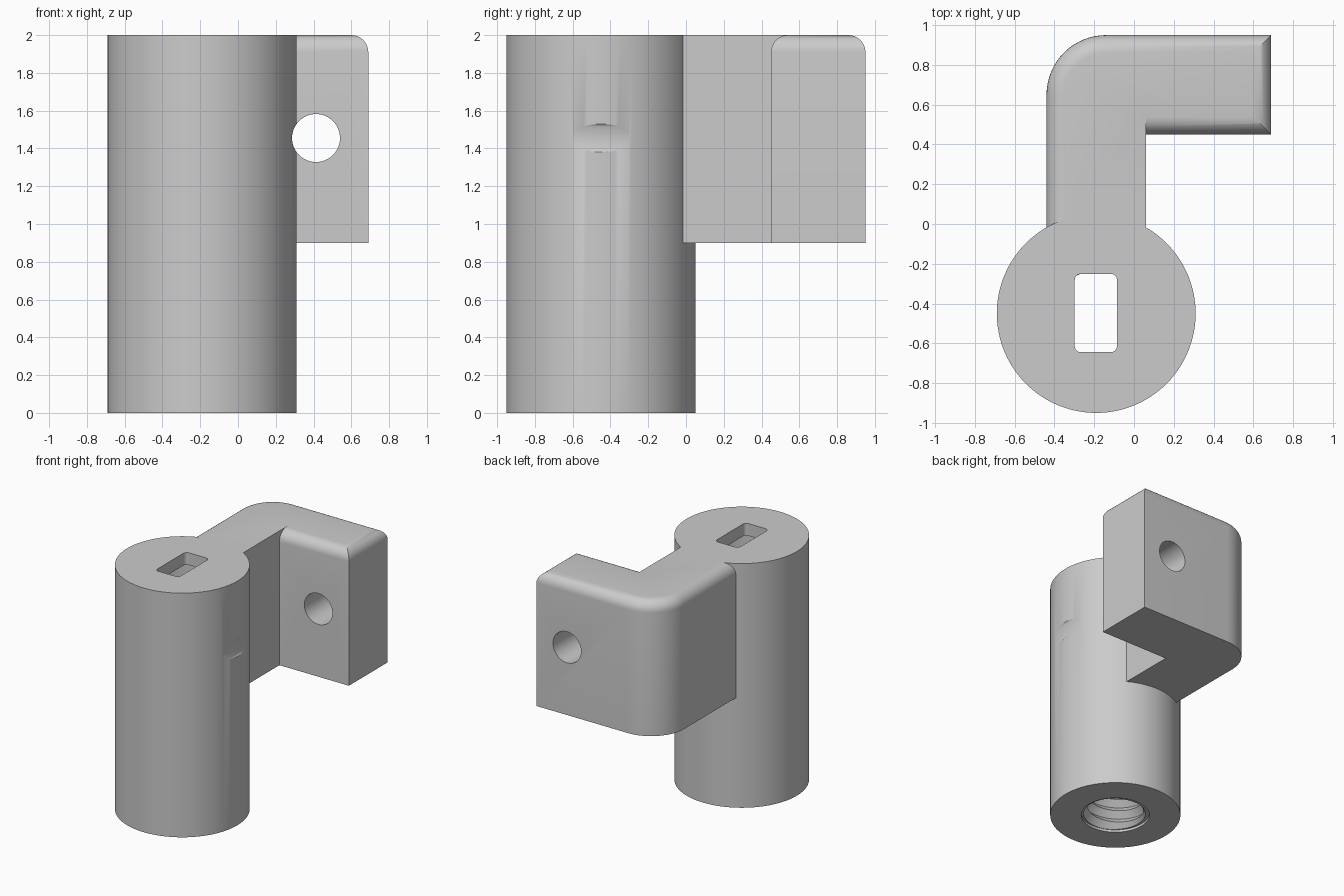
import bpy, bmesh, math
from mathutils import Vector

if "Cube" in bpy.data.objects:
    bpy.data.objects.remove(bpy.data.objects["Cube"], do_unlink=True)

CX, CY, TOP, FILLET = -0.19, -0.45, 2.0, 0.09

grey = bpy.data.materials.new("plain grey")
grey.use_nodes = True
grey.diffuse_color = (0.6, 0.6, 0.6, 1)
grey.node_tree.nodes["Principled BSDF"].inputs["Base Color"].default_value = (0.6, 0.6, 0.6, 1)


def finish(bm, name):
    bmesh.ops.recalc_face_normals(bm, faces=bm.faces)
    mesh = bpy.data.meshes.new(name)
    bm.to_mesh(mesh)
    bm.free()
    mesh.materials.append(grey)
    obj = bpy.data.objects.new(name, mesh)
    bpy.context.collection.objects.link(obj)
    return obj


def prism(points, direction):
    """Extrude a closed outline of 3D points."""
    bm = bmesh.new()
    face = bm.faces.new([bm.verts.new(p) for p in points])
    new = bmesh.ops.extrude_face_region(bm, geom=[face])["geom"]
    verts = [g for g in new if isinstance(g, bmesh.types.BMVert)]
    bmesh.ops.translate(bm, verts=verts, vec=Vector(direction))
    return bm


def arc(cx, cy, r, start, end, steps):
    angles = [math.radians(start + (end - start) * i / steps) for i in range(steps + 1)]
    return [(cx + r * math.cos(a), cy + r * math.sin(a)) for a in angles]


def cylinder(name, cx, cy, r, z0, z1, sides=128):
    ring = arc(cx, cy, r, 0, 360, sides)[:-1]
    return finish(prism([(x, y, z0) for x, y in ring], (0, 0, z1 - z0)), name)


def combine(target, other, operation):
    mod = target.modifiers.new(other.name, "BOOLEAN")
    mod.object, mod.operation, mod.solver = other, operation, "EXACT"
    bpy.context.view_layer.objects.active = target
    bpy.ops.object.modifier_apply(modifier=mod.name)
    bpy.data.objects.remove(other, do_unlink=True)


# Hook arm: block with rounded outer corner and filleted outer top edges
outline = [(0.69, -0.4), (0.69, 0.95)] + arc(-0.14, 0.65, 0.3, 90, 180, 16) + [(-0.44, -0.4)]
bm = prism([(x, y, 0.9) for x, y in outline], (0, 0, TOP - 0.9))
edges = [e for e in bm.edges
         if all(v.co.z > 1.99 for v in e.verts) and max(v.co.y for v in e.verts) > 0]
bmesh.ops.bevel(bm, geom=edges, offset=FILLET, segments=8, profile=0.5, affect="EDGES")
arm = finish(bm, "hook_arm")

# Inner corner of the hook, with the fillet along its front edge
profile = [(-1, 0.5), (0.45, 0.5)] + arc(0.45 + FILLET, TOP - FILLET, FILLET, 180, 90, 8)
profile += [(0.45 + FILLET, 2.2), (-1, 2.2)]
notch = finish(prism([(0.06, y, z) for y, z in profile], (1, 0, 0)), "inner_corner")
combine(arm, notch, "DIFFERENCE")

# Round post joined to the arm
body = cylinder("hook_body", CX, CY, 0.5, 0, TOP)
combine(body, arm, "UNION")

# Cross hole through the hook, grazing the side of the post
hole = [(x, -1.2, z) for x, z in arc(0.413, 1.455, 0.127, 0, 360, 64)[:-1]]
combine(body, finish(prism(hole, (0, 2.4, 0)), "cross_hole"), "DIFFERENCE")

# Threaded bore as a helical cutter
MAJOR, MINOR, PITCH, SIDES, TURNS = 0.26, 0.215, 0.1, 48, 18
bm = bmesh.new()
root, crest = [], []
for i in range(SIDES * TURNS + 1):
    a = math.tau * i / SIDES
    z = -0.15 + PITCH * i / SIDES
    for row, r, dz in ((root, MAJOR, 0), (crest, MINOR, PITCH / 2)):
        row.append(bm.verts.new((CX + r * math.cos(a), CY + r * math.sin(a), z + dz)))
last = SIDES * TURNS
for i in range(last):
    bm.faces.new((root[i], root[i + 1], crest[i + 1], crest[i]))
    if i + SIDES < last:
        bm.faces.new((crest[i], crest[i + 1], root[i + 1 + SIDES], root[i + SIDES]))
start = root[:SIDES + 1] + [crest[0]]
end = crest[last - SIDES:] + [root[last]]
for loop in (start, end):
    hub = bm.verts.new((CX, CY, sum(v.co.z for v in loop) / len(loop)))
    for v, w in zip(loop, loop[1:] + loop[:1]):
        bm.faces.new((v, w, hub))
combine(body, finish(bm, "thread"), "DIFFERENCE")

# Plain relief at the bore's end and clean rim at its mouth
combine(body, cylinder("bore_end", CX, CY, 0.262, 1.55, 1.9, 64), "DIFFERENCE")
combine(body, cylinder("bore_mouth", CX, CY, 0.262, -0.1, 0.02, 64), "DIFFERENCE")

# Rounded rectangular slot in the top
hx, hy, r = 0.106, 0.197, 0.03
slot = []
for sx, sy, a in ((1, 1, 0), (-1, 1, 90), (-1, -1, 180), (1, -1, 270)):
    slot += arc(CX - 0.002 + sx * (hx - r), CY + 0.002 + sy * (hy - r), r, a, a + 90, 6)
combine(body, finish(prism([(x, y, 1.7) for x, y in slot], (0, 0, 0.5)), "slot"), "DIFFERENCE")

bpy.ops.object.select_all(action="DESELECT")
body.select_set(True)
bpy.context.view_layer.objects.active = body
bpy.ops.object.shade_smooth_by_angle(angle=math.radians(30))
